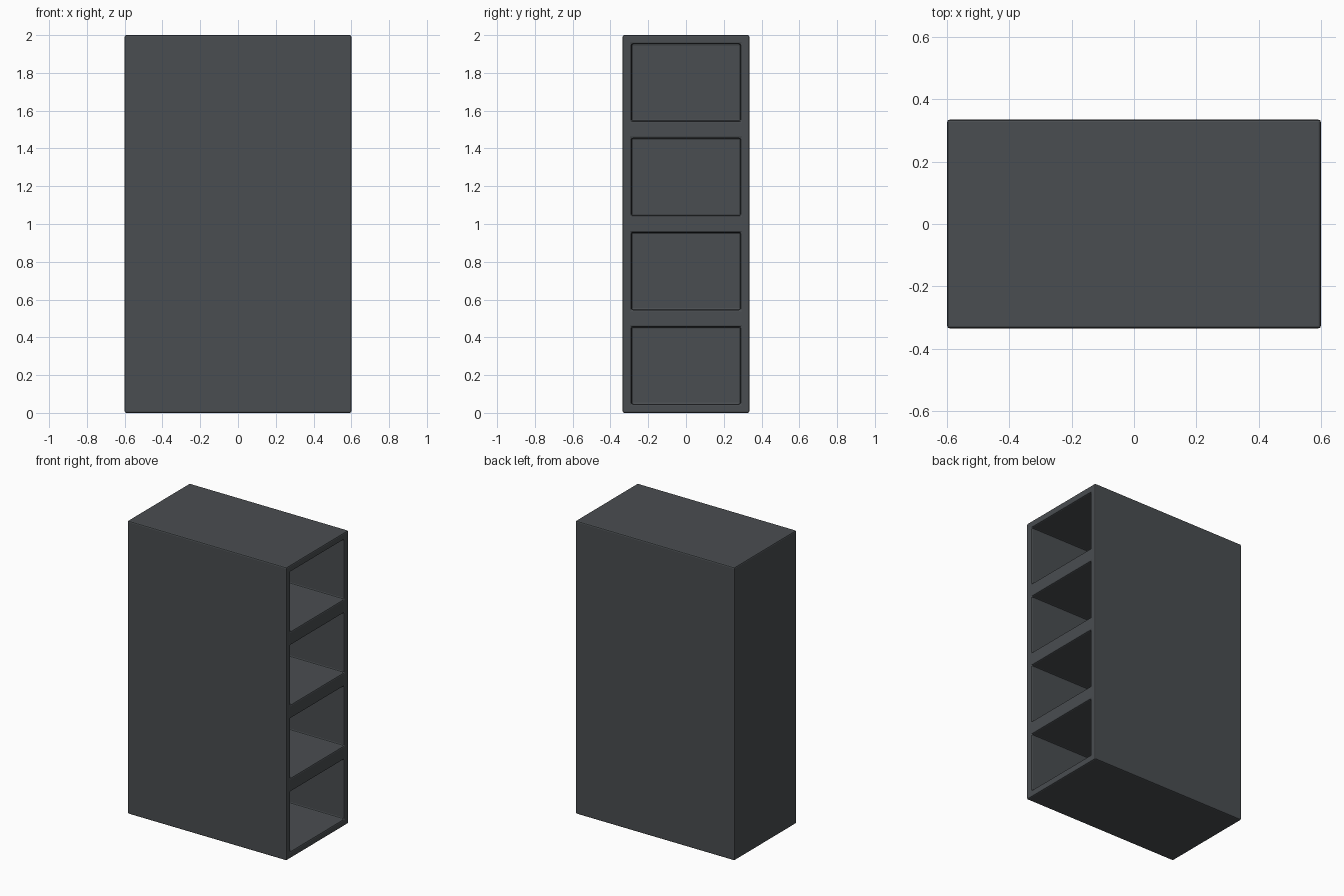
import bpy, bmesh
from mathutils import Matrix, Vector

if "Cube" in bpy.data.objects:
    bpy.data.objects.remove(bpy.data.objects["Cube"])

W, D, H = 1.2, 0.67, 2.0      # outer size
BAYS = 4                      # stacked open compartments
RIM, DEPTH = 0.046, 1.14      # frame width around bays, bay depth

mat = bpy.data.materials.new("charcoal grey")
mat.diffuse_color = (0.068, 0.075, 0.082, 1)
mat.use_nodes = True
mat.node_tree.nodes["Principled BSDF"].inputs["Base Color"].default_value = mat.diffuse_color

# solid cabinet block standing on the ground
bm = bmesh.new()
bmesh.ops.create_cube(bm, size=1, matrix=Matrix.Translation((0, 0, H / 2)) @ Matrix.Diagonal((W, D, H, 1)))

# split into equal storeys
for i in range(1, BAYS):
    bmesh.ops.bisect_plane(bm, geom=bm.verts[:] + bm.edges[:] + bm.faces[:],
                           plane_co=Vector((0, 0, H * i / BAYS)), plane_no=Vector((0, 0, 1)))
bm.normal_update()

# frame each storey on the right side, then push the bays deep inside
bays = [f for f in bm.faces if f.normal.x > 0.9]
bmesh.ops.inset_individual(bm, faces=bays, thickness=RIM, use_even_offset=True)
bm.normal_update()
for f in bays:
    rim = f.verts[:]
    back = [bm.verts.new(v.co - Vector((DEPTH, 0, 0))) for v in rim]
    for k in range(4):
        n = (k + 1) % 4
        bm.faces.new((rim[k], rim[n], back[n], back[k]))
    bm.faces.new(back)
bmesh.ops.delete(bm, geom=bays, context='FACES_ONLY')
bmesh.ops.recalc_face_normals(bm, faces=bm.faces[:])

mesh = bpy.data.meshes.new("shelf_cabinet")
bm.to_mesh(mesh)
bm.free()
mesh.materials.append(mat)
cabinet = bpy.data.objects.new("shelf_cabinet", mesh)
bpy.context.collection.objects.link(cabinet)

# softened edges
bev = cabinet.modifiers.new("soft_edges", 'BEVEL')
bev.width = 0.008
bev.segments = 2
bev.limit_method = 'ANGLE'
